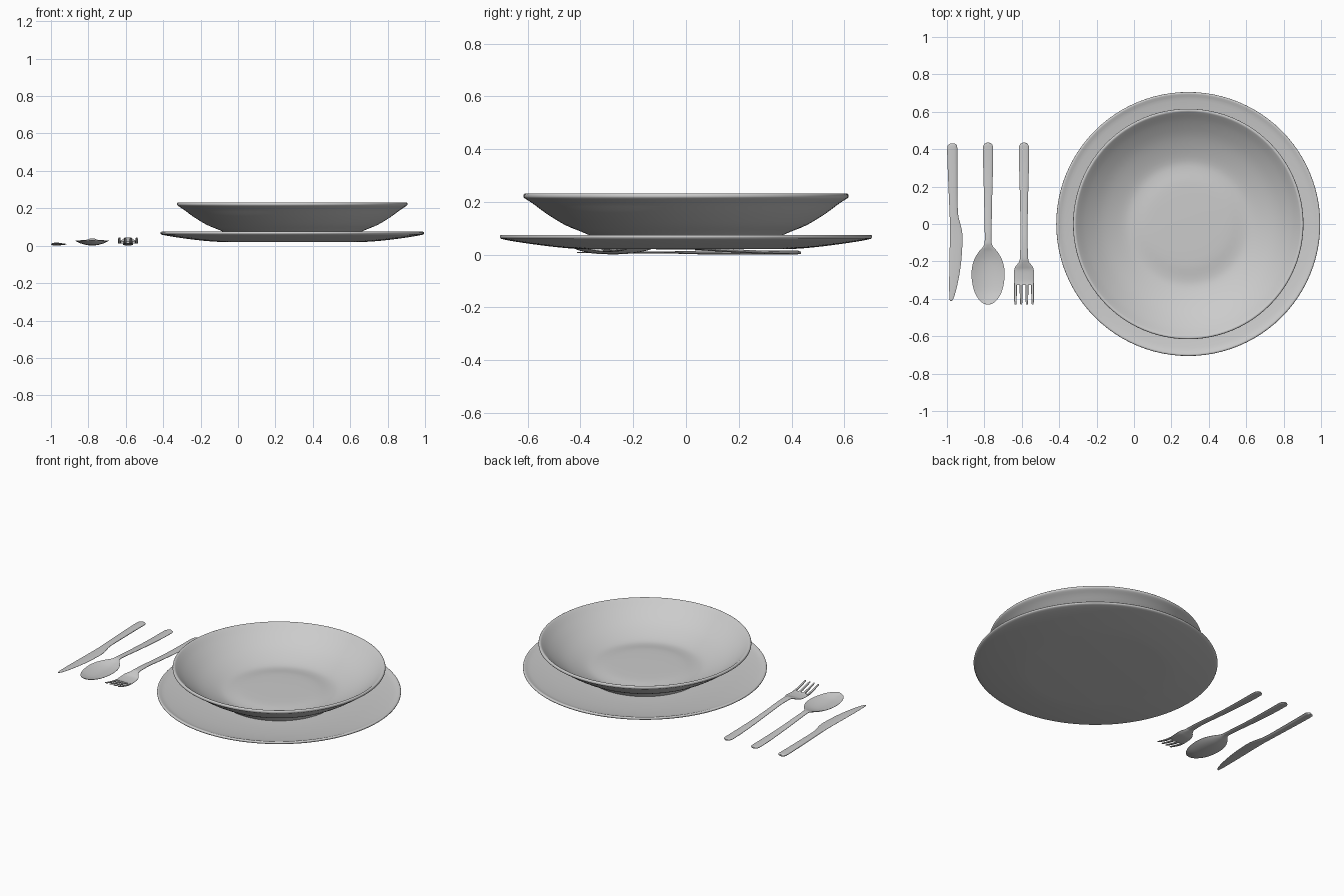
import bpy, bmesh, math


def finish(name, bm, angle=40):
    bmesh.ops.recalc_face_normals(bm, faces=bm.faces)
    me = bpy.data.meshes.new(name)
    bm.to_mesh(me)
    bm.free()
    ob = bpy.data.objects.new(name, me)
    bpy.context.collection.objects.link(ob)
    bpy.ops.object.select_all(action='DESELECT')
    ob.select_set(True)
    bpy.context.view_layer.objects.active = ob
    bpy.ops.object.shade_smooth_by_angle(angle=math.radians(angle))
    return ob


def smooth(pts, n=4):
    """Catmull-Rom curve through tuples of any length."""
    out = []
    for i in range(len(pts) - 1):
        a, b = pts[max(i - 1, 0)], pts[i]
        c, d = pts[i + 1], pts[min(i + 2, len(pts) - 1)]
        for k in range(n):
            t = k / n
            out.append(tuple(0.5 * (2 * q + (r - p) * t + (2 * p - 5 * q + 4 * r - s) * t * t
                                    + (3 * q - p - 3 * r + s) * t ** 3)
                             for p, q, r, s in zip(a, b, c, d)))
    return out + [pts[-1]]


def lathe(name, profile, x, segs=96):
    bm = bmesh.new()
    rings = []
    for r, z in profile:
        if r < 1e-6:
            rings.append([bm.verts.new((x, 0, z))] * segs)
        else:
            rings.append([bm.verts.new((x + r * math.cos(2 * math.pi * i / segs),
                                        r * math.sin(2 * math.pi * i / segs), z))
                          for i in range(segs)])
    for a, b in zip(rings, rings[1:]):
        for i in range(segs):
            j = (i + 1) % segs
            bm.faces.new(list(dict.fromkeys((a[i], a[j], b[j], b[i]))))
    return finish(name, bm)


def loft(bm, stations, n=4, across=8):
    """Stations: y, centre x, half width, top z, dish height, thickness."""
    rings = []
    for y, cx, hw, z, dish, th in smooth(stations, n):
        us = [-math.cos(math.pi * i / across) for i in range(across + 1)]
        top = [(u, dish * u * u - 0.4 * th * u ** 4) for u in us]
        low = [(u, dish * u * u - th + 0.4 * th * u ** 4) for u in us[::-1]]
        rings.append([bm.verts.new((cx + hw * u, y, z + h)) for u, h in top + low])
    m = len(rings[0])
    for a, b in zip(rings, rings[1:]):
        for i in range(m):
            j = (i + 1) % m
            bm.faces.new((a[i], a[j], b[j], b[i]))
    bm.faces.new(rings[0])
    bm.faces.new(rings[-1])


# plate: flat base, shallow dished top
lathe("plate", [(0, 0.02)] + smooth([(0.40, 0.021), (0.48, 0.027), (0.60, 0.042), (0.69, 0.057),
      (0.704, 0.064), (0.705, 0.071), (0.698, 0.075), (0.687, 0.072), (0.66, 0.065),
      (0.56, 0.052), (0.42, 0.042), (0.30, 0.04)], 3) + [(0, 0.04)], 0.29)

# bowl: flared wall, slightly domed floor
lathe("bowl", [(0, 0.042), (0.345, 0.042), (0.355, 0.055)] + smooth([(0.365, 0.073), (0.40, 0.088),
      (0.46, 0.113), (0.53, 0.156), (0.58, 0.193), (0.611, 0.213), (0.616, 0.222), (0.613, 0.230),
      (0.604, 0.231), (0.592, 0.222), (0.55, 0.186), (0.48, 0.138), (0.41, 0.104), (0.34, 0.080),
      (0.29, 0.077), (0.22, 0.084), (0.12, 0.086)], 3) + [(0, 0.086)], 0.29)


def handle(cx):
    """Handle stations shared by the spoon and fork."""
    return [(0.0, cx, 0.019, 0.033, 0, 0.012), (0.15, cx, 0.022, 0.022, 0, 0.012),
            (0.30, cx, 0.026, 0.015, 0, 0.012), (0.40, cx, 0.027, 0.013, 0, 0.012),
            (0.42, cx, 0.024, 0.013, 0, 0.012), (0.431, cx, 0.016, 0.012, 0, 0.010),
            (0.436, cx, 0.003, 0.011, 0, 0.008)]


# spoon
X = -0.78
bm = bmesh.new()
loft(bm, [(-0.431, X, 0.005, 0.031, 0.000, 0.004), (-0.424, X, 0.026, 0.028, 0.002, 0.005),
          (-0.40, X, 0.052, 0.020, 0.010, 0.006), (-0.35, X, 0.077, 0.011, 0.018, 0.007),
          (-0.27, X, 0.089, 0.008, 0.022, 0.007), (-0.20, X, 0.078, 0.012, 0.019, 0.007),
          (-0.15, X, 0.051, 0.023, 0.010, 0.008), (-0.12, X, 0.026, 0.034, 0.002, 0.010),
          (-0.09, X, 0.018, 0.039, 0, 0.012)] + handle(X))
finish("spoon", bm)

# fork: handle and head, then four tines
X = -0.588
bm = bmesh.new()
loft(bm, [(-0.325, X, 0.054, 0.022, 0, 0.010), (-0.30, X, 0.054, 0.020, 0, 0.010),
          (-0.25, X, 0.053, 0.023, 0.001, 0.010), (-0.225, X, 0.044, 0.031, 0, 0.011),
          (-0.205, X, 0.028, 0.038, 0, 0.012), (-0.18, X, 0.022, 0.043, 0, 0.012),
          (-0.09, X, 0.019, 0.041, 0, 0.012)] + handle(X))
for k in (-1.5, -0.5, 0.5, 1.5):
    c = X + k * 0.0307
    loft(bm, [(-0.431, c, 0.004, 0.045, 0, 0.005), (-0.42, c, 0.006, 0.042, 0, 0.007),
              (-0.37, c, 0.0075, 0.029, 0, 0.009), (-0.335, c, 0.008, 0.0225, 0, 0.010),
              (-0.315, c, 0.008, 0.021, 0, 0.010)], 3, 4)
finish("fork", bm)

# knife: left edge / right edge / thickness along its length
edges = [(-0.413, -0.983, -0.976, 0.004), (-0.39, -0.987, -0.962, 0.005),
         (-0.32, -0.988, -0.943, 0.006), (-0.22, -0.987, -0.926, 0.007),
         (-0.12, -0.985, -0.918, 0.008), (-0.05, -0.984, -0.918, 0.009),
         (0.0, -0.984, -0.928, 0.011), (0.06, -0.986, -0.941, 0.014),
         (0.20, -0.992, -0.944, 0.016), (0.35, -0.998, -0.945, 0.016),
         (0.41, -0.998, -0.945, 0.016), (0.424, -0.992, -0.949, 0.014),
         (0.431, -0.980, -0.962, 0.010)]
bm = bmesh.new()
loft(bm, [(y, (l + r) / 2, (r - l) / 2, 0.008 + t / 2, 0, t) for y, l, r, t in edges])
finish("knife", bm)

# rest the whole setting on the ground
bpy.context.view_layer.update()
low = min(v.co.z for o in bpy.data.objects for v in o.data.vertices)
for o in bpy.data.objects:
    if o.name in ("knife", "spoon", "fork"):
        o.location.z -= low
